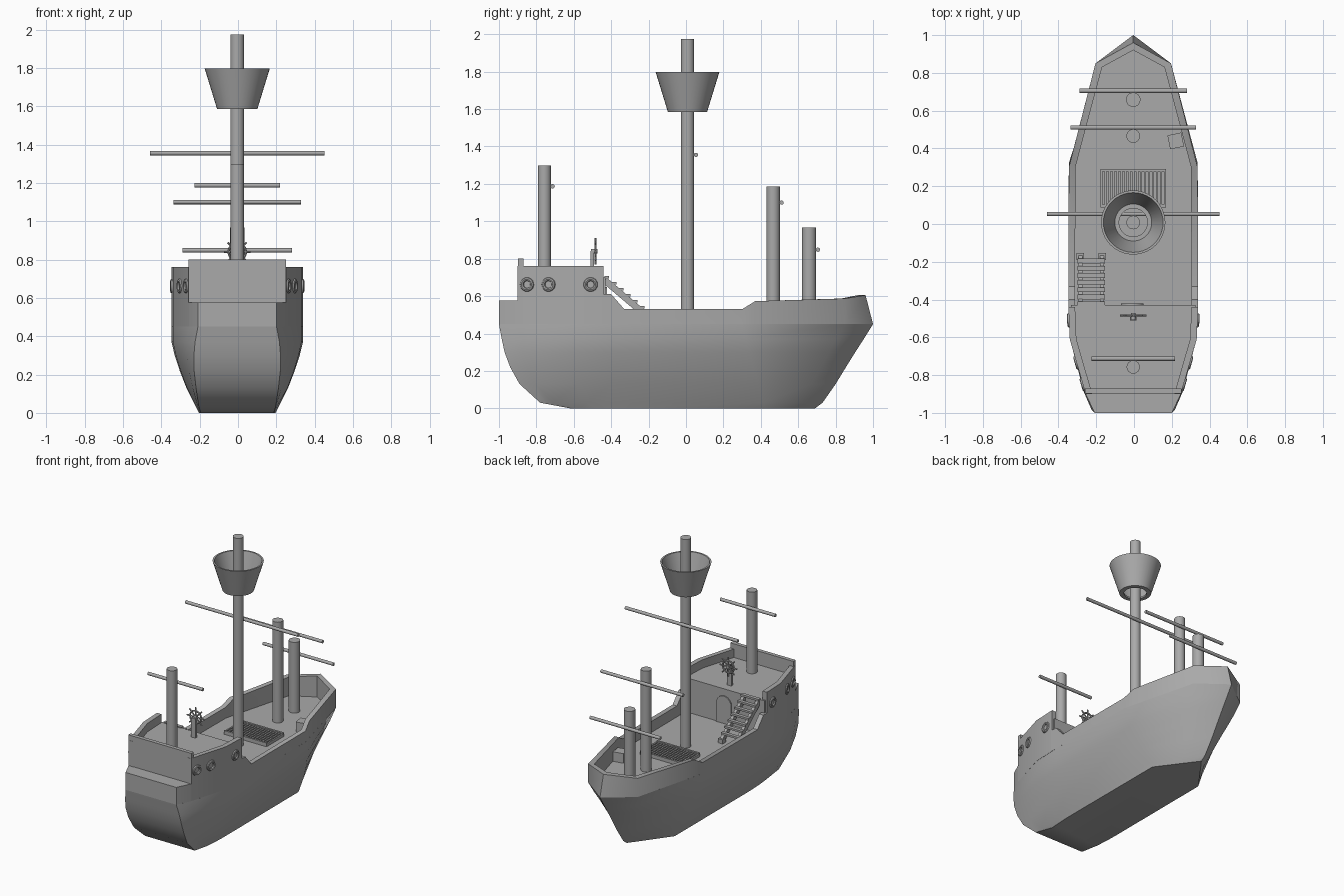
import bpy, bmesh, math
from mathutils import Vector

cube = bpy.data.objects.get("Cube")
if cube:
    bpy.data.objects.remove(cube)

mat = bpy.data.materials.new("plain_grey")
mat.use_nodes = True
grey = (0.4, 0.4, 0.4, 1)
mat.diffuse_color = grey
mat.node_tree.nodes["Principled BSDF"].inputs["Base Color"].default_value = grey
parts = []


def finish(obj, name, angle=40):
    obj.name = name
    me = obj.data
    me.materials.clear()
    me.materials.append(mat)
    me.shade_smooth()
    me.set_sharp_from_angle(angle=math.radians(angle))
    parts.append(obj)
    return obj


def loft(name, rings, closed=False, angle=40):
    """Bridge equal rings of points; cap the ends unless closed."""
    bm = bmesh.new()
    vs = [[bm.verts.new(p) for p in r] for r in rings]
    n = len(vs[0])
    for a, b in zip(vs, vs[1:] + (vs[:1] if closed else [])):
        for i in range(n):
            j = (i + 1) % n
            bm.faces.new((a[i], a[j], b[j], b[i]))
    if not closed:
        bm.faces.new(vs[0])
        bm.faces.new(vs[-1])
    bmesh.ops.recalc_face_normals(bm, faces=bm.faces)
    me = bpy.data.meshes.new(name)
    bm.to_mesh(me)
    bm.free()
    obj = bpy.data.objects.new(name, me)
    bpy.context.collection.objects.link(obj)
    return finish(obj, name, angle)


def mirrored(half):
    """Full outline from (half width, y) points running stern to bow."""
    return half + [(-w, y) for w, y in reversed(half) if w > 0]


def prism(name, half, z0, z1):
    ring = mirrored(half)
    return loft(name, [[(x, y, z) for x, y in ring] for z in (z0, z1)])


def box(name, loc, size, rot=(0, 0, 0)):
    bpy.ops.mesh.primitive_cube_add(size=1, location=loc, rotation=rot)
    obj = bpy.context.object
    obj.scale = size
    return finish(obj, name)


def rod(name, a, b, r, sides=24):
    a, b = Vector(a), Vector(b)
    d = b - a
    bpy.ops.mesh.primitive_cylinder_add(vertices=sides, radius=r, depth=d.length,
                                        location=(a + b) / 2)
    obj = bpy.context.object
    obj.rotation_euler = d.to_track_quat('Z', 'Y').to_euler()
    return finish(obj, name)


DECK, POOP = 0.45, 0.70

# Hull: level height, stern y, bow y, half widths at middle, stern, bow shoulder
levels = [
    (0.00, -0.62, 0.69, 0.200, 0.190, 0.067),
    (0.03, -0.78, 0.73, 0.215, 0.200, 0.085),
    (0.13, -0.89, 0.80, 0.265, 0.215, 0.115),
    (0.22, -0.94, 0.855, 0.300, 0.225, 0.14),
    (0.30, -0.97, 0.905, 0.326, 0.226, 0.165),
    (0.37, -0.985, 0.95, 0.343, 0.220, 0.185),
    (DECK, -1.00, 1.00, 0.343, 0.205, 0.20),
]
rings = []
for z, ys, ye, w, ws, wb in levels:
    t = z / DECK
    aft = [(ws + (w - ws) * k, ys + (-0.4 - ys) * f)
           for f, k in ((0, 0), (0.17, 0.35), (0.65, 0.94), (1, 1))]
    fore = [(w * 0.995, 0.42 - 0.12 * t), (wb, 0.6 + 0.25 * t), (0, ye)]
    rings.append([(x, y, z) for x, y in mirrored(aft + fore)])
loft("hull", rings, angle=45)

# Stern ledge, raised stern deck and stern board
prism("stern_ledge", [(0.205, -1.0), (0.252, -0.9), (0.262, -0.86)], DECK, 0.577)
prism("stern_deck", [(0.245, -0.89), (0.32, -0.61), (0.33, -0.43)], DECK, POOP)
box("stern_board", (0, -0.884, 0.688), (0.51, 0.028, 0.224))


def wall_section(x, y, top, sx, in_w=0.035, in_y=0.0, lean=0.0):
    """Four corners of the bulwark: outer bottom and top, inner top and bottom."""
    ix = sx * max(x - in_w, 0)
    return [(sx * x, y, DECK), (sx * x, y - lean, top),
            (ix, y - in_y, top), (ix, y - in_y, DECK)]


# Bulwark around the main deck and bow
main = [(0.343, -0.45, 0.61), (0.343, -0.40, 0.61), (0.343, -0.33, 0.53),
        (0.341, 0.30, 0.53), (0.323, 0.37, 0.573)]
side = {s: [wall_section(*p, s) for p in main]
        + [wall_section(0.2, 0.85, 0.587, s, in_y=0.02)] for s in (1, -1)}
tip = wall_section(0, 1.0, 0.605, 1, in_y=0.08, lean=0.04)
loft("main_bulwark", side[1] + [tip] + side[-1][::-1], angle=45)

# Bulwark around the stern deck, with portholes
poop = [(0.252, -0.9), (0.336, -0.61), (0.343, -0.44)]
for s in (1, -1):
    loft("stern_bulwark", [wall_section(x, y, 0.762, s) for x, y in poop])
    for py in (-0.85, -0.735, -0.51):
        (xa, ya), (xb, yb) = poop[:2] if py < -0.61 else poop[1:]
        px = xa + (xb - xa) * (py - ya) / (yb - ya)
        n = Vector((s * (yb - ya), xa - xb, 0)).normalized()
        bpy.ops.mesh.primitive_torus_add(
            major_segments=24, minor_segments=8, major_radius=0.028, minor_radius=0.01,
            location=(s * px, py, 0.662), rotation=n.to_track_quat('Z', 'Y').to_euler())
        finish(bpy.context.object, "porthole")

# Masts with their yards: name, y, radius, foot, top, yard height, yard half length
for name, y, r, z0, z1, zy, h in (
        ("main", 0.008, 0.036, 0.44, 1.975, 1.355, 0.456),
        ("stern", -0.757, 0.035, 0.69, 1.298, 1.187, 0.222),
        ("fore", 0.466, 0.036, 0.44, 1.187, 1.100, 0.333),
        ("bow", 0.658, 0.038, 0.44, 0.967, 0.848, 0.285)):
    rod(name + "_mast", (0, y, z0), (0, y, z1), r, 32)
    rod(name + "_yard", (-h, y + r + 0.009, zy), (h, y + r + 0.009, zy), 0.0115, 16)

# Lookout basket with an open ring floor
profile = [(0.075, 1.585), (0.105, 1.585), (0.17, 1.797),
           (0.158, 1.797), (0.098, 1.597), (0.075, 1.597)]
loft("lookout_basket",
     [[(r * math.cos(a), 0.008 + r * math.sin(a), z)
       for a in [math.tau * i / 40 for i in range(40)]] for r, z in profile],
     closed=True)

# Deck hatch grating
for y in (0.095, 0.285):
    box("hatch_frame_end", (0, y, DECK + 0.012), (0.345, 0.014, 0.03))
for i in range(17):
    box("hatch_bar", (-0.168 + i * 0.021, 0.19, DECK + 0.01), (0.011, 0.19, 0.024))

# Ladder up to the stern deck
low, high = Vector((0, -0.17, DECK + 0.01)), Vector((0, -0.435, POOP - 0.015))
run = high - low
tilt = math.atan2(run.z, -run.y)
for x in (-0.28, -0.165):
    box("ladder_side", (low + high) / 2 + Vector((x, 0, 0)),
        (0.022, run.length, 0.035), (-tilt, 0, 0))
    box("ladder_foot", (x, -0.172, DECK + 0.015), (0.04, 0.035, 0.03))
for i in range(7):
    p = low + run * (i + 0.7) / 7
    box("ladder_step", (-0.222, p.y, p.z + 0.025), (0.145, 0.026, 0.014))

# Arched cabin door on the bulkhead
arch = [(0.06, DECK)] + [(0.06 * math.cos(a), 0.59 + 0.06 * math.sin(a))
                         for a in [math.pi * i / 12 for i in range(13)]] + [(-0.06, DECK)]
loft("cabin_door", [[(x - 0.005, y, z) for x, z in arch] for y in (-0.435, -0.422)])

# Steering wheel on its post
WY, WZ = -0.492, 0.84
box("wheel_post", (0, WY - 0.01, 0.765), (0.035, 0.018, 0.15))
bpy.ops.mesh.primitive_torus_add(major_segments=24, minor_segments=8, major_radius=0.045,
                                 minor_radius=0.006, location=(0, WY + 0.008, WZ),
                                 rotation=(math.pi / 2, 0, 0))
finish(bpy.context.object, "wheel_rim")
rod("wheel_hub", (0, WY - 0.015, WZ), (0, WY + 0.02, WZ), 0.013, 16)
for i in range(4):
    a = math.pi * i / 4
    d = Vector((math.cos(a), 0, math.sin(a))) * 0.07
    c = Vector((0, WY + 0.008, WZ))
    rod("wheel_spoke", c - d, c + d, 0.005, 8)

# Crate near the bow
box("crate", (0.225, 0.44, DECK + 0.035), (0.075, 0.075, 0.07), (0, 0, 0.2))

# Settle everything on the centre line
for obj in parts:
    obj.location.x -= 0.004
